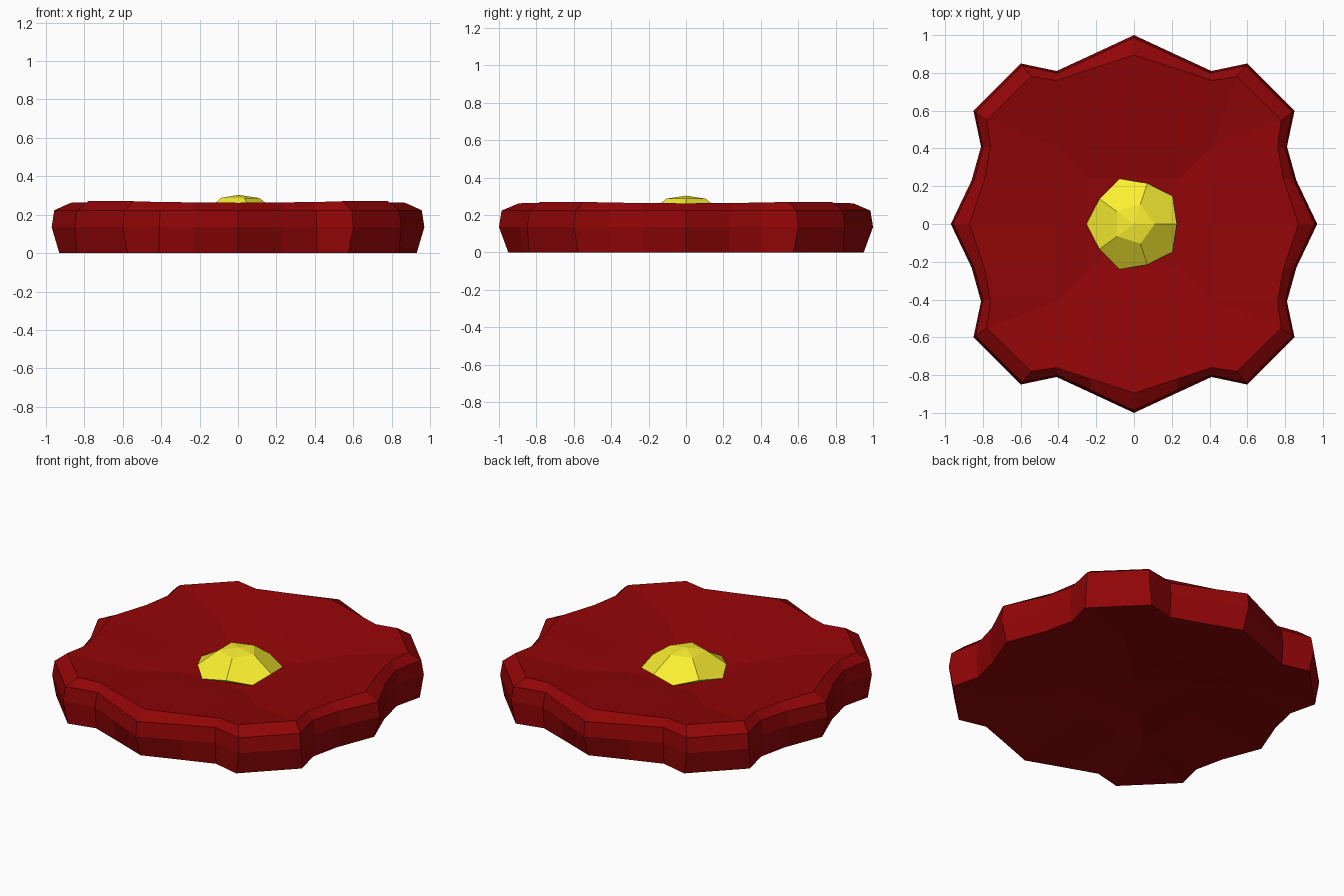
import bpy, bmesh, math

if "Cube" in bpy.data.objects:
    bpy.data.objects.remove(bpy.data.objects["Cube"])


def make_object(name, bm, color):
    bmesh.ops.remove_doubles(bm, verts=bm.verts, dist=0.0005)
    bmesh.ops.recalc_face_normals(bm, faces=bm.faces)
    mesh = bpy.data.meshes.new(name)
    bm.to_mesh(mesh)
    bm.free()
    mat = bpy.data.materials.new(name + "_color")
    mat.diffuse_color = color
    mat.use_nodes = True
    mat.node_tree.nodes["Principled BSDF"].inputs["Base Color"].default_value = mat.diffuse_color
    mesh.materials.append(mat)
    obj = bpy.data.objects.new(name, mesh)
    bpy.context.collection.objects.link(obj)
    return obj


def loft(bm, loops):
    """Skin closed loops of equal length; repeated points are merged later."""
    rows = [[bm.verts.new(p) for p in loop] for loop in loops]
    n = len(rows[0])
    for a, b in zip(rows, rows[1:]):
        for i in range(n):
            j = (i + 1) % n
            bm.faces.new((a[i], a[j], b[j], b[i]))
    return rows


def mirror_quarter(q, s=1.0, z=0.0):
    """Mirror quarter-outline points (x, y[, z]) into a full loop."""
    q = [(p[0] * s, p[1] * s, p[2] if len(p) > 2 else z) for p in q]
    half = q + [(-x, y, h) for x, y, h in q[-2::-1]]
    return half + [(x, -y, h) for x, y, h in half[-2:0:-1]]


# Red scalloped petal disc: hollow underside, bulging side, bevel, dished top
foot = [(.93, 0), (.84, .23), (.80, .41), (.84, .575),
        (.575, .84), (.41, .80), (.23, .865), (0, .95)]
outer = [(.97, 0), (.86, .23), (.81, .41), (.85, .6),
         (.6, .85), (.41, .81), (.23, .893), (0, 1)]
rim = [(.87, 0, .262), (.79, .24, .264), (.76, .41, .266), (.78, .55, .27),
       (.545, .78, .27), (.41, .76, .266), (.23, .82, .264), (0, .895, .262)]
dish = [(.41, 0), (.41, .24)] + [(.41, .41)] * 4 + [(.24, .41), (0, .41)]
well = [(.24, 0)] + [(.24, .24)] * 6 + [(0, .24)]
center = [(0, 0)] * 8
bm = bmesh.new()
loft(bm, [
    mirror_quarter(center, 1, .08),
    mirror_quarter(well, 1, .065),
    mirror_quarter(dish, 1, .04),
    mirror_quarter(foot, 1, 0),
    mirror_quarter(outer, 1, .135),
    mirror_quarter(outer, .986, .223),
    mirror_quarter(rim),
    mirror_quarter(dish, 1, .207),
    mirror_quarter(well, 1, .178),
    mirror_quarter(center, 1, .165),
])
make_object("petal_disc", bm, (.285, .0015, .002, 1))

# Yellow faceted centre: flattened pentagonal dome resting in the dish
bm = bmesh.new()


def ring(radius, z, turn):
    return [bm.verts.new((radius * math.cos(math.radians(72 * i + turn)),
                          radius * math.sin(math.radians(72 * i + turn)), z))
            for i in range(5)]


top = bm.verts.new((0, 0, .303))
bottom = bm.verts.new((0, 0, .11))
inner = ring(.11, .287, 0)
upper = ring(.227, .2, 0)
lower = ring(.252, .18, 36)
base = ring(.17, .14, 36)
for i in range(5):
    j = (i + 1) % 5
    bm.faces.new((top, inner[i], inner[j]))
    bm.faces.new((inner[i], upper[i], lower[i], upper[j], inner[j]))
    bm.faces.new((upper[j], lower[i], base[i], base[j], lower[j]))
    bm.faces.new((base[j], base[i], bottom))
make_object("flower_center", bm, (.95, .86, .03, 1))
